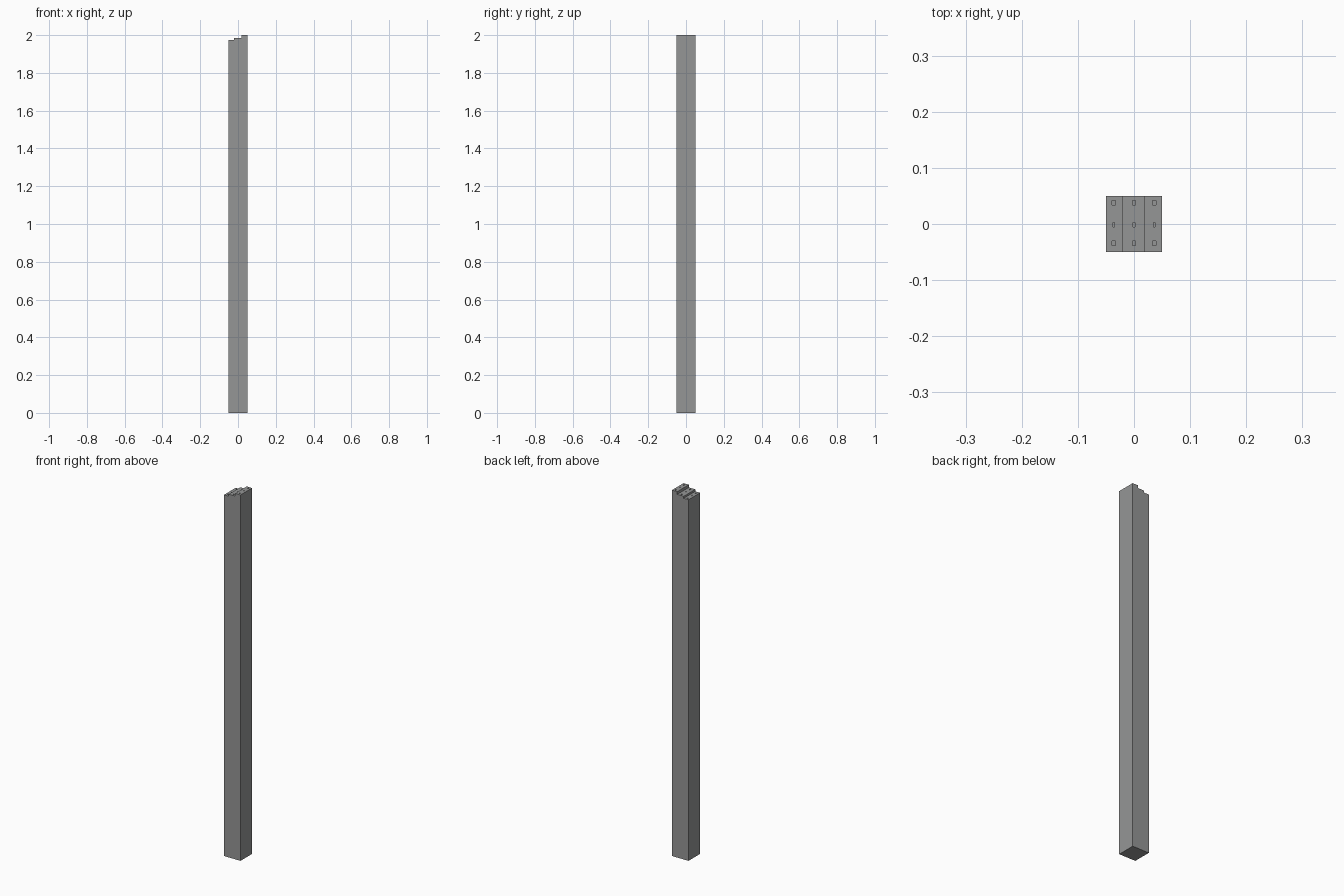
import bpy, bmesh

if "Cube" in bpy.data.objects:
    bpy.data.objects.remove(bpy.data.objects["Cube"])

grey = bpy.data.materials.new("concrete_grey")
grey.diffuse_color = (0.30, 0.305, 0.305, 1)
grey.use_nodes = True
grey.node_tree.nodes["Principled BSDF"].inputs["Base Color"].default_value = grey.diffuse_color


def make_object(name, bm):
    bmesh.ops.recalc_face_normals(bm, faces=bm.faces[:])
    mesh = bpy.data.meshes.new(name)
    bm.to_mesh(mesh)
    bm.free()
    mesh.materials.append(grey)
    obj = bpy.data.objects.new(name, mesh)
    bpy.context.collection.objects.link(obj)
    return obj


# Square post: stepped front profile extruded through the depth
profile = [(-0.05, 0), (0.05, 0), (0.05, 2.0), (0.018, 2.0), (0.018, 1.985),
           (-0.021, 1.985), (-0.021, 1.974), (-0.05, 1.974)]
bm = bmesh.new()
face = bm.faces.new([bm.verts.new((x, -0.05, z)) for x, z in profile])
ext = bmesh.ops.extrude_face_region(bm, geom=[face])
bmesh.ops.translate(bm, vec=(0, 0.1, 0),
                    verts=[v for v in ext["geom"] if isinstance(v, bmesh.types.BMVert)])
post = make_object("post", bm)

# Three by three grid of small sockets sunk into the stepped top
bm = bmesh.new()
for x in (-0.036, 0, 0.036):
    for y, width in ((-0.034, 0.006), (-0.001, 0.003), (0.038, 0.006)):
        box = bmesh.ops.create_cube(bm, size=1)["verts"]
        bmesh.ops.scale(bm, vec=(width, 0.008, 0.1), verts=box)
        bmesh.ops.translate(bm, vec=(x, y, 2.0), verts=box)
cutter = make_object("socket_cutter", bm)
cutter.hide_render = True
cutter.hide_viewport = True

cut = post.modifiers.new("sockets", "BOOLEAN")
cut.operation = "DIFFERENCE"
cut.solver = "EXACT"
cut.object = cutter

# Bake the cut and drop the helper
dg = bpy.context.evaluated_depsgraph_get()
baked = bpy.data.meshes.new_from_object(post.evaluated_get(dg))
post.modifiers.clear()
post.data = baked
bpy.data.objects.remove(cutter)
